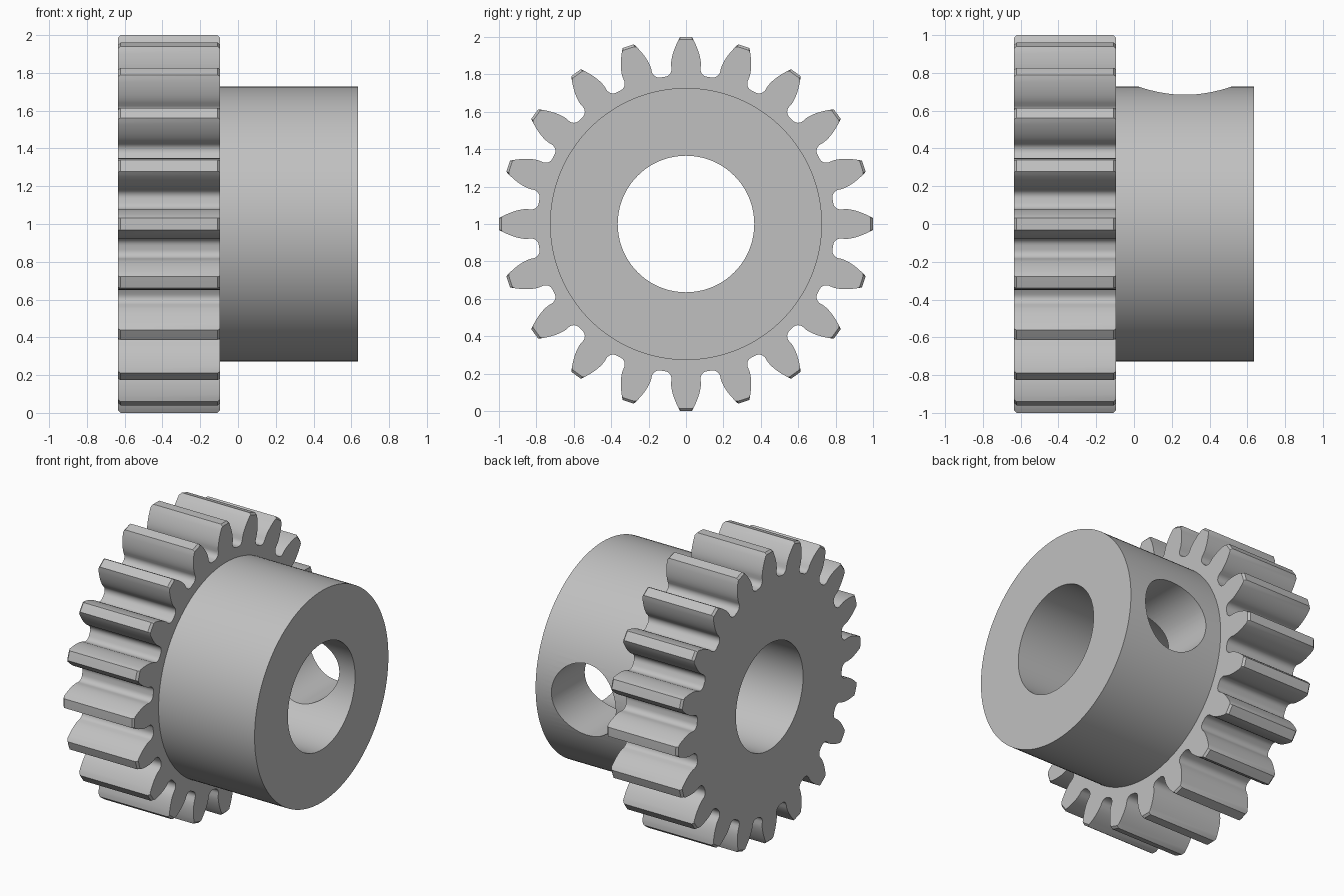
import bpy, bmesh, math
from mathutils import Matrix

cube = bpy.data.objects.get("Cube")
if cube:
    bpy.data.objects.remove(cube, do_unlink=True)

# Main sizes
TEETH = 20
TIP = 1.0
PITCH = TIP * TEETH / (TEETH + 2)
BASE = PITCH * math.cos(math.radians(20))
ROOT = 0.795
FILLET = 0.04
CHAMFER = 0.013
X_BACK, X_FACE, X_END = -0.635, -0.095, 0.635
HUB_R, BORE_R, HOLE_R = 0.727, 0.365, 0.245
AXIS_Z = 1.0

steel = bpy.data.materials.new("grey steel")
steel.use_nodes = True
colour = (0.53, 0.53, 0.53, 1)
steel.diffuse_color = colour
steel.node_tree.nodes["Principled BSDF"].inputs["Base Color"].default_value = colour


def make_object(name, bm):
    bmesh.ops.recalc_face_normals(bm, faces=bm.faces)
    mesh = bpy.data.meshes.new(name)
    bm.to_mesh(mesh)
    bm.free()
    mesh.materials.append(steel)
    ob = bpy.data.objects.new(name, mesh)
    bpy.context.collection.objects.link(ob)
    return ob


def cylinder(name, radius, start, end, direction, x=0.0):
    """Cylinder from start to end along X or Y."""
    bm = bmesh.new()
    turn = Matrix.Rotation(math.pi / 2, 4, "Y") if direction == "X" else Matrix.Rotation(math.pi / 2, 4, "X")
    mid = (start + end) / 2
    place = (mid, 0, AXIS_Z) if direction == "X" else (x, mid, AXIS_Z)
    bmesh.ops.create_cone(bm, cap_ends=True, segments=128, radius1=radius, radius2=radius,
                          depth=end - start, matrix=Matrix.Translation(place) @ turn)
    return make_object(name, bm)


def involute(a):
    return math.tan(a) - a


def half_tooth():
    """(radius, half angle) pairs from the valley up to the tip."""
    base_angle = math.pi / (2 * TEETH) + involute(math.radians(20))
    centre_r = ROOT + FILLET
    centre_a = base_angle + math.asin(FILLET / centre_r)
    points = []
    # Root fillet, tangent to the root circle and to the radial flank
    sweep = math.pi / 2 - (centre_a - base_angle)
    for i in range(7):
        t = math.pi + sweep * i / 6
        u = centre_r + FILLET * math.cos(t)
        v = FILLET * math.sin(t)
        points.append((math.hypot(u, v), centre_a + math.atan2(v, u)))
    # Involute flank
    for i in range(9):
        r = BASE + (TIP - BASE) * i / 8
        points.append((r, base_angle - involute(math.acos(min(1, BASE / r)))))
    return points


def gear_blank():
    """Toothed disc with chamfered tooth ends."""
    half = half_tooth()
    tooth = [(r, -a) for r, a in half] + [(TIP, 0)] + [(r, a) for r, a in reversed(half)]
    outline = [(r, a + k * math.tau / TEETH) for k in range(TEETH) for r, a in tooth]
    sections = [(X_BACK, TIP - CHAMFER), (X_BACK + CHAMFER, TIP),
                (X_FACE - CHAMFER, TIP), (X_FACE, TIP - CHAMFER)]
    bm = bmesh.new()
    rings = [[bm.verts.new((x, min(r, limit) * math.sin(a), AXIS_Z + min(r, limit) * math.cos(a)))
              for r, a in outline] for x, limit in sections]
    n = len(outline)
    for lower, upper in zip(rings, rings[1:]):
        for i in range(n):
            j = (i + 1) % n
            bm.faces.new((lower[i], lower[j], upper[j], upper[i]))
    bm.faces.new(rings[0])
    bm.faces.new(rings[-1])
    return make_object("spur_gear", bm)


# Toothed wheel, hub, shaft bore and set screw hole
gear = gear_blank()
tools = [
    (cylinder("hub", HUB_R, X_FACE - 0.2, X_END, "X"), "UNION"),
    (cylinder("bore_cutter", BORE_R, X_BACK - 0.2, X_END + 0.2, "X"), "DIFFERENCE"),
    (cylinder("screw_hole_cutter", HOLE_R, 0.0, 1.2, "Y", x=0.27), "DIFFERENCE"),
]
bpy.ops.object.select_all(action="DESELECT")
bpy.context.view_layer.objects.active = gear
gear.select_set(True)
for tool, operation in tools:
    mod = gear.modifiers.new(tool.name, "BOOLEAN")
    mod.operation = operation
    mod.solver = "EXACT"
    mod.object = tool
    bpy.ops.object.modifier_apply(modifier=mod.name)
    bpy.data.objects.remove(tool, do_unlink=True)

bpy.ops.object.shade_smooth_by_angle(angle=math.radians(25))
